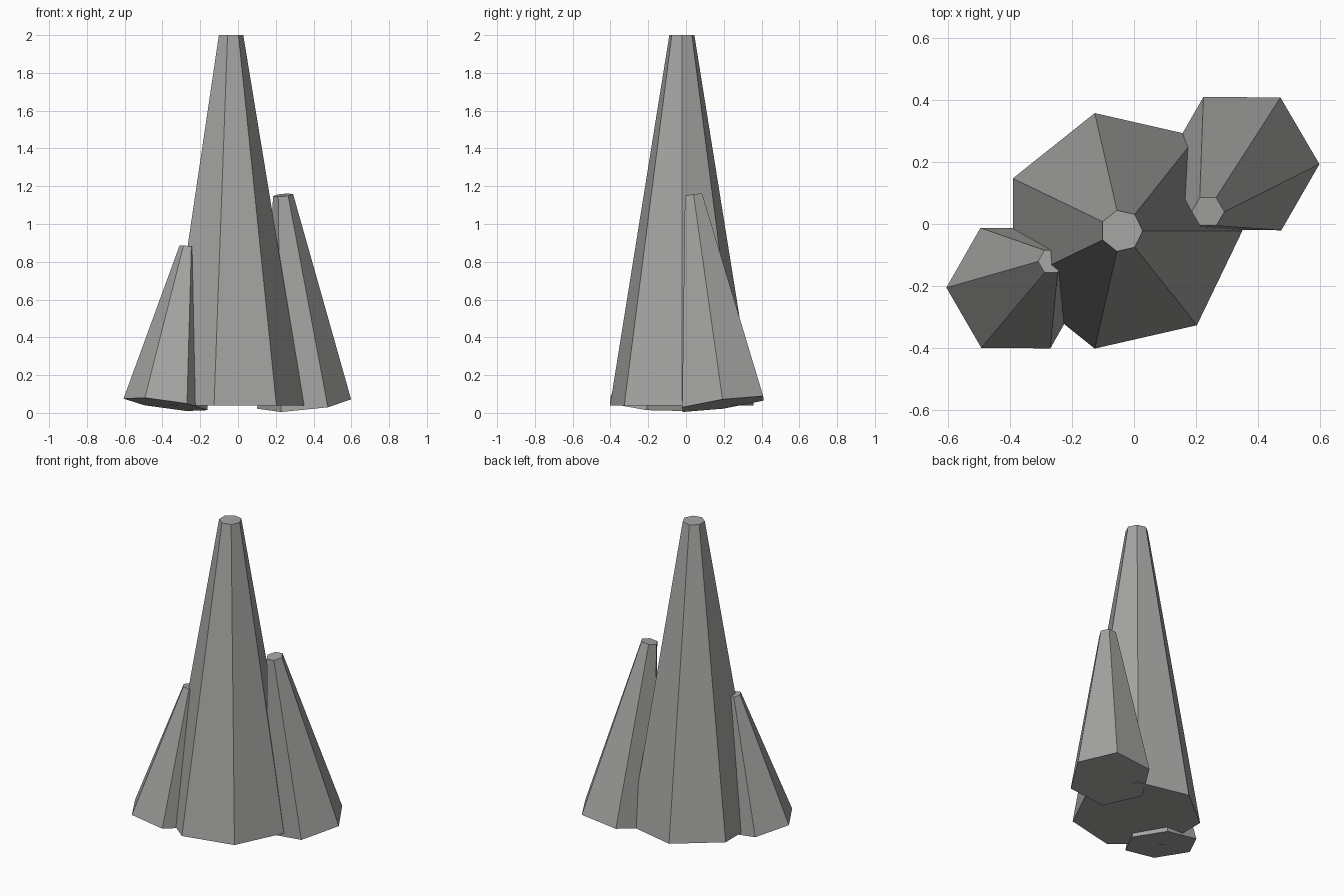
import bpy
import bmesh
import math
from mathutils import Matrix, Vector

cube = bpy.data.objects.get("Cube")
if cube:
    bpy.data.objects.remove(cube, do_unlink=True)

# Single stone colour
STONE = (0.38, 0.38, 0.37, 1.0)
stone = bpy.data.materials.new("grey stone")
stone.use_nodes = True
stone.diffuse_color = STONE
shader = next(n for n in stone.node_tree.nodes if n.type == 'BSDF_PRINCIPLED')
shader.inputs["Base Color"].default_value = STONE
shader.inputs["Roughness"].default_value = 0.9


def spire(name, sides, base, tip, base_radius, tip_radius):
    """Tapered prism leaning from base centre to tip centre."""
    base, tip = Vector(base), Vector(tip)
    axis = tip - base
    bm = bmesh.new()
    bmesh.ops.create_cone(bm, cap_ends=True, segments=sides,
                          radius1=base_radius, radius2=tip_radius,
                          depth=axis.length)
    # create_cone starts its ring on +y; turn the first corner to +x
    bm.transform(Matrix.Rotation(-math.pi / 2, 4, 'Z'))
    lean = Vector((0, 0, 1)).rotation_difference(axis).to_matrix().to_4x4()
    bm.transform(Matrix.Translation((base + tip) / 2) @ lean)
    mesh = bpy.data.meshes.new(name)
    bm.to_mesh(mesh)
    bm.free()
    mesh.materials.append(stone)
    obj = bpy.data.objects.new(name, mesh)
    bpy.context.collection.objects.link(obj)
    return obj


# Upright central spire and two smaller ones leaning against it
spire("main_spire", 7, (-0.04, -0.022, 0.04), (-0.04, -0.022, 2.0), 0.39, 0.068)
spire("left_spire", 6, (0.35, 0.195, 0.047), (0.239, 0.04, 1.153), 0.25, 0.053)
spire("right_spire", 6, (-0.383, -0.207, 0.045), (-0.268, -0.121, 0.88), 0.225, 0.042)
